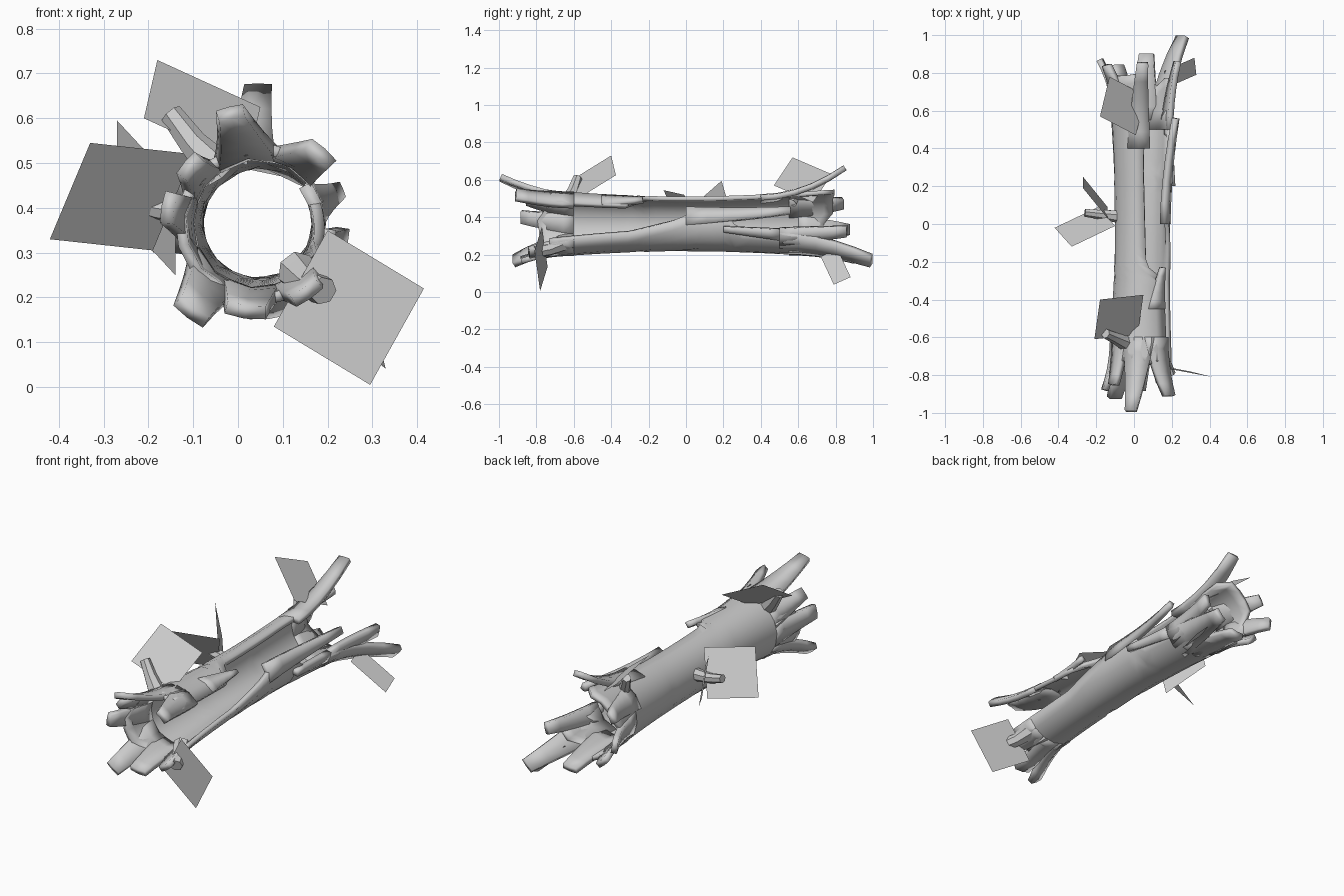
import bpy, math, random
from mathutils import Vector

random.seed(4)
if "Cube" in bpy.data.objects:
    bpy.data.objects.remove(bpy.data.objects["Cube"])

grey = bpy.data.materials.new("plain_grey")
grey.use_nodes = True
colour = (0.6, 0.6, 0.6, 1)
grey.diffuse_color = colour
grey.node_tree.nodes["Principled BSDF"].inputs["Base Color"].default_value = colour

CX, CZ = 0.045, 0.365   # axis of the trunk


def make(name, verts, faces, thick=0, smooth=True):
    mesh = bpy.data.meshes.new(name)
    mesh.from_pydata(verts, [], faces)
    mesh.materials.append(grey)
    ob = bpy.data.objects.new(name, mesh)
    bpy.context.collection.objects.link(ob)
    bpy.ops.object.select_all(action='DESELECT')
    ob.select_set(True)
    bpy.context.view_layer.objects.active = ob
    bpy.ops.object.mode_set(mode='EDIT')
    bpy.ops.mesh.select_all(action='SELECT')
    bpy.ops.mesh.normals_make_consistent(inside=False)
    bpy.ops.object.mode_set(mode='OBJECT')
    if thick:
        mod = ob.modifiers.new("wall", 'SOLIDIFY')
        mod.thickness = thick
        mod.offset = 0
    if smooth:
        bpy.ops.object.shade_smooth_by_angle(angle=math.radians(35))
    return ob


def grid_faces(rows, cols):
    return [(r * cols + c, r * cols + c + 1, (r + 1) * cols + c + 1, (r + 1) * cols + c)
            for r in range(rows - 1) for c in range(cols - 1)]


def radius(y):
    return 0.135 + 0.04 * (abs(y) / 0.8) ** 2


def polar(deg, r, y):
    a = math.radians(deg)
    return Vector((CX + r * math.cos(a), y, CZ + r * math.sin(a)))


def interp(points, y):
    for (y0, a0), (y1, a1) in zip(points, points[1:]):
        if y <= y1:
            return a0 + (a1 - a0) * max(0, (y - y0) / (y1 - y0))
    return points[-1][1]


# Hollow trunk, split open along its left side
upper = [(-0.8, 42), (-0.3, 40), (-0.22, 82), (0.3, 88), (0.8, 82)]
lower = [(-0.8, -32), (-0.3, -18), (-0.05, 10), (0.08, 34), (0.22, 34), (0.27, -12), (0.8, -25)]
ROWS, COLS = 33, 14
front = [-0.76 - random.uniform(-0.04, 0.04) for _ in range(COLS)]
back = [0.76 + random.uniform(-0.04, 0.04) for _ in range(COLS)]
verts = []
for r in range(ROWS):
    t = r / (ROWS - 1)
    for c in range(COLS):
        y = front[c] + (back[c] - front[c]) * t
        a0, a1 = interp(upper, y), interp(lower, y) + 360
        verts.append(polar(a0 + (a1 - a0) * c / (COLS - 1), radius(y), y))
make("trunk_shell", verts, grid_faces(ROWS, COLS), 0.024)


# Tapered splinters: base angle, tip angle, y at base and tip, tip radius, widths
def splinter(name, deg0, deg1, y0, y1, r1, w0, w1):
    pts = []
    steps = 6
    for i in range(steps):
        t = i / (steps - 1)
        y = y0 + (y1 - y0) * t
        r = radius(y0) * (1 - t * t) + r1 * t * t
        deg = deg0 + (deg1 - deg0) * t
        half = math.degrees((w0 + (w1 - w0) * t) / 2 / r)
        pts += [polar(deg + half * k, r, y) for k in (-1, 0, 1)]
    make(name, pts, grid_faces(steps, 3), 0.03)


splinter("front_top_splinter", 98, 104, -0.6, -0.99, 0.255, 0.17, 0.06)
splinter("front_upper_left_splinter", 62, 48, -0.6, -0.91, 0.21, 0.14, 0.07)
splinter("front_upper_right_splinter", 145, 140, -0.6, -0.85, 0.2, 0.12, 0.06)
splinter("front_right_splinter", 180, 170, -0.6, -0.88, 0.205, 0.12, 0.07)
splinter("front_lower_right_splinter", 228, 233, -0.6, -0.92, 0.25, 0.15, 0.08)
splinter("front_bottom_splinter", 264, 262, -0.6, -0.88, 0.2, 0.15, 0.09)
splinter("front_lower_left_splinter", 305, 305, -0.6, -0.84, 0.19, 0.14, 0.07)
splinter("back_top_splinter", 98, 90, 0.4, 0.85, 0.3, 0.12, 0.06)
splinter("back_upper_right_splinter", 140, 150, 0.55, 0.84, 0.22, 0.14, 0.06)
splinter("back_right_splinter", 185, 188, 0.6, 0.87, 0.23, 0.12, 0.06)
splinter("back_lower_right_splinter", 230, 228, 0.6, 0.84, 0.2, 0.14, 0.07)
splinter("back_bottom_splinter", 272, 276, 0.55, 0.9, 0.2, 0.16, 0.08)
splinter("back_lower_left_splinter", 312, 317, 0.5, 0.99, 0.29, 0.17, 0.075)
splinter("back_left_splinter", -28, -12, 0.5, 0.86, 0.19, 0.1, 0.06)
splinter("crack_long_splinter", 18, 22, 0.0, 0.56, 0.19, 0.1, 0.035)
splinter("crack_small_splinter", -22, -10, 0.5, 0.2, 0.16, 0.06, 0.03)
splinter("crack_upper_splinter", 60, 50, -0.45, -0.23, 0.165, 0.1, 0.02)


# Broken branch stubs
def stub(name, start, end, r0, r1, sides=7):
    start, end = Vector(start), Vector(end)
    quat = (end - start).to_track_quat('Z', 'Y')
    mid = start.lerp(end, 0.55) + Vector((0, 0, -0.008))
    pts = []
    for centre, r in ((start, r0), (mid, (r0 + r1) / 2.2), (end, r1)):
        for i in range(sides):
            a = math.tau * i / sides
            pts.append(centre + quat @ Vector((r * math.cos(a), r * math.sin(a), 0)))
    faces = [(k * sides + i, k * sides + (i + 1) % sides,
              (k + 1) * sides + (i + 1) % sides, (k + 1) * sides + i)
             for k in range(2) for i in range(sides)]
    faces.append(tuple(range(2 * sides, 3 * sides)))
    make(name, pts, faces)


stub("top_stub", (-0.04, -0.63, 0.48), (-0.15, -0.58, 0.61), 0.045, 0.026)
stub("right_stub", (-0.08, 0.04, 0.39), (-0.26, 0.06, 0.42), 0.035, 0.022)
stub("front_left_stub", (0.13, -0.66, 0.26), (0.19, -0.8, 0.215), 0.045, 0.032)
stub("back_top_stub", (-0.02, 0.56, 0.48), (-0.08, 0.62, 0.59), 0.035, 0.022)


# Flat leaf cards: one corner and its two neighbours
def card(name, corner, side_a, side_b):
    p, a, b = Vector(corner), Vector(side_a), Vector(side_b)
    make(name, [p, a, a + b - p, b], [(0, 1, 2, 3)], smooth=False)


card("front_top_leaf", (-0.18, -0.4, 0.73), (0.05, -0.375, 0.625), (-0.21, -0.61, 0.6))
card("back_top_leaf", (-0.18, 0.57, 0.72), (-0.13, 0.78, 0.63), (0.01, 0.47, 0.57))
card("right_leaf", (-0.42, -0.02, 0.33), (-0.33, -0.12, 0.545), (-0.19, 0.09, 0.305))
card("right_upright_leaf", (-0.27, 0.19, 0.595), (-0.14, 0.03, 0.455), (-0.27, 0.25, 0.39))
card("front_left_leaf", (0.2, -0.77, 0.35), (0.415, -0.81, 0.22), (0.08, -0.74, 0.135))
card("back_left_leaf", (0.33, 0.79, 0.04), (0.32, 0.88, 0.08), (0.17, 0.72, 0.19))
